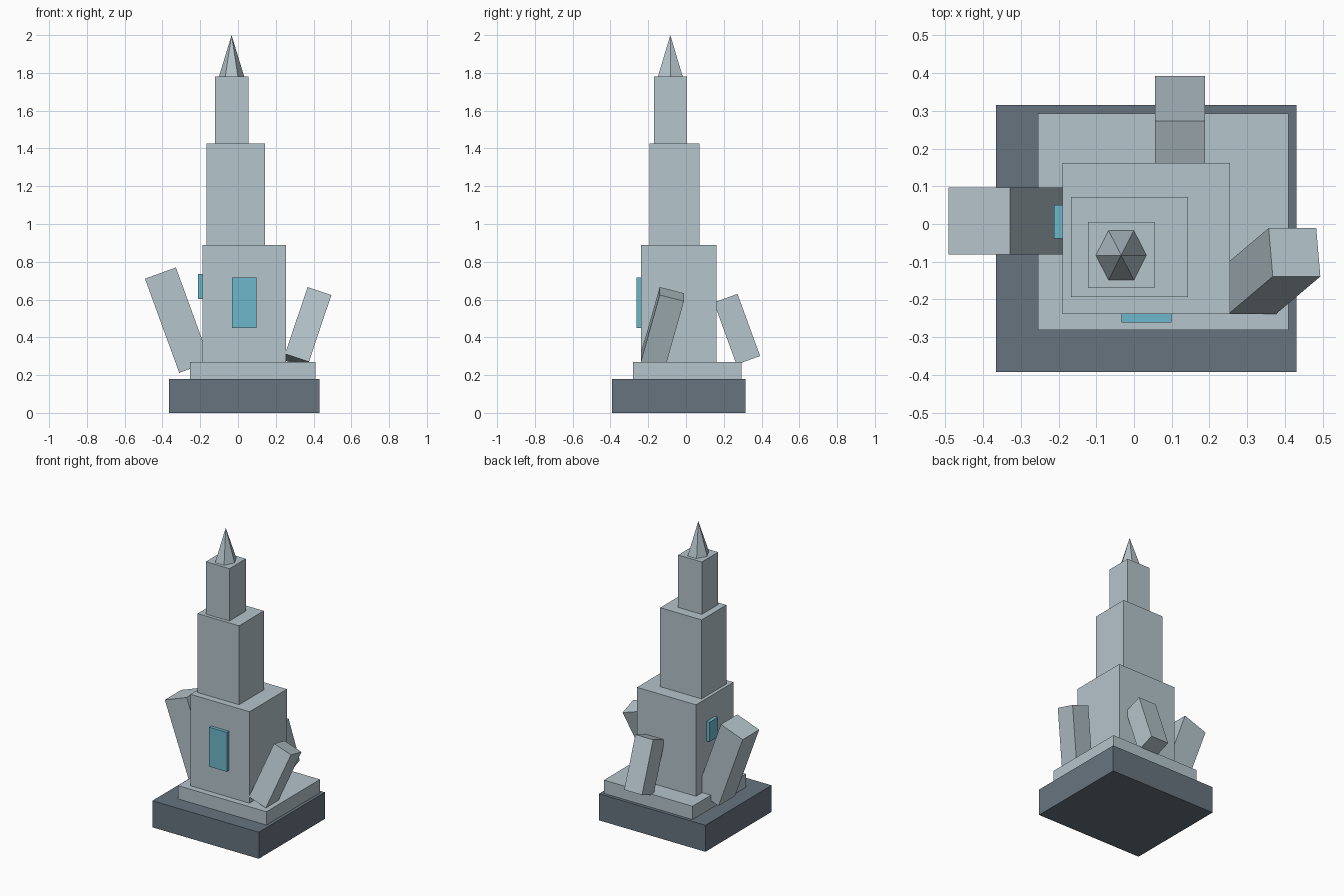
import bpy
from math import radians

default = bpy.data.objects.get("Cube")
if default:
    bpy.data.objects.remove(default, do_unlink=True)


def make_material(name, rgb):
    mat = bpy.data.materials.new(name)
    mat.use_nodes = True
    colour = (*rgb, 1.0)
    mat.diffuse_color = colour
    mat.node_tree.nodes["Principled BSDF"].inputs["Base Color"].default_value = colour
    return mat


stone = make_material("pale_stone", (0.46, 0.555, 0.60))
slate = make_material("dark_slate", (0.135, 0.175, 0.212))
glass = make_material("blue_glass", (0.155, 0.48, 0.60))


def box(name, mat, centre, size, tilt=(0, 0, 0)):
    """Box from centre and size, tilted by Euler angles in degrees."""
    bpy.ops.mesh.primitive_cube_add(size=1, location=centre,
                                    rotation=[radians(a) for a in tilt])
    obj = bpy.context.object
    obj.name = name
    obj.scale = size
    obj.data.materials.append(mat)
    return obj


def block(name, mat, xs, ys, zs):
    """Upright box from its extents on each axis."""
    spans = (xs, ys, zs)
    return box(name, mat, [(a + b) / 2 for a, b in spans],
               [b - a for a, b in spans])


# Base and stepped tower
block("base", slate, (-0.366, 0.431), (-0.393, 0.315), (0, 0.18))
block("plinth", stone, (-0.254, 0.410), (-0.281, 0.293), (0.18, 0.27))
block("lower_tower", stone, (-0.189, 0.254), (-0.239, 0.162), (0.27, 0.89))
block("middle_tower", stone, (-0.167, 0.143), (-0.193, 0.072), (0.89, 1.425))
block("upper_tower", stone, (-0.122, 0.055), (-0.170, 0.005), (1.425, 1.78))

# Six-sided spire with corners pointing left and right
bpy.ops.mesh.primitive_cone_add(vertices=6, radius1=1, radius2=0, depth=1,
                                location=(-0.034, -0.083, 1.89),
                                rotation=(0, 0, radians(30)))
spire = bpy.context.object
spire.name = "spire"
bpy.ops.object.transform_apply(location=False, rotation=True, scale=False)
spire.scale = (0.067, 0.076, 0.22)
spire.data.materials.append(stone)

# Windows standing proud of the walls
block("front_window", glass, (-0.033, 0.099), (-0.261, -0.235), (0.45, 0.717))
block("side_window", glass, (-0.212, -0.185), (-0.038, 0.051), (0.603, 0.735))

# Leaning slabs around the tower
box("right_slab", stone, (-0.320, 0.008, 0.491), (0.174, 0.177, 0.53), (0, -20, 0))
box("back_slab", stone, (0.122, 0.270, 0.443), (0.133, 0.133, 0.35), (20, 0, 0))
box("left_slab", stone, (0.3665, -0.125, 0.452), (0.133, 0.133, 0.386), (-15, 18.5, 0))

# Turn the cone so its corners lie on the x axis if its start angle differs
rim = [v.co for v in spire.data.vertices if v.co.z < 0]
if max(c.x for c in rim) < 0.95:
    for v in spire.data.vertices:
        v.co.x, v.co.y = v.co.y, -v.co.x
